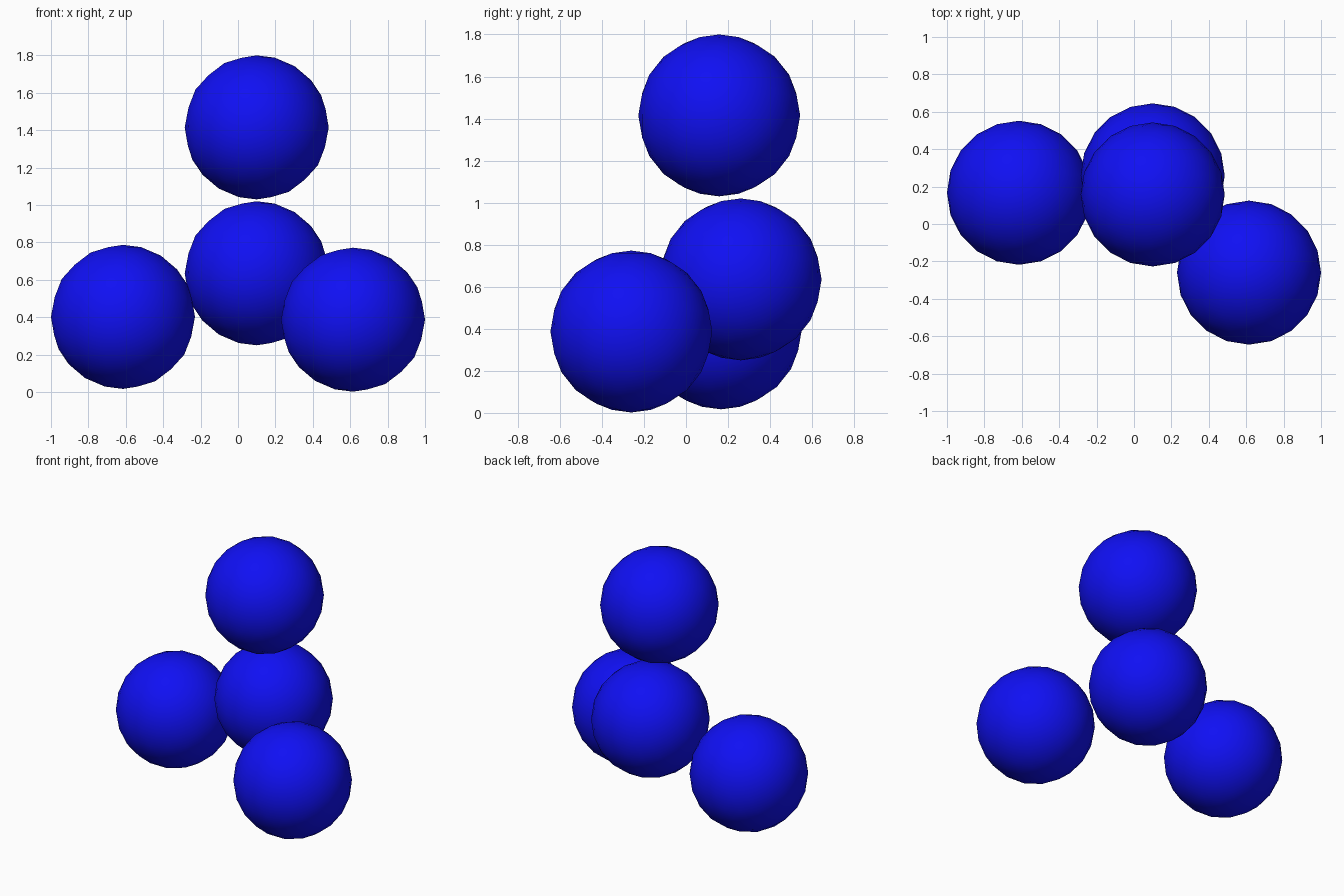
import bpy

if "Cube" in bpy.data.objects:
    bpy.data.objects.remove(bpy.data.objects["Cube"])

RADIUS = 0.385

# Shared blue material
blue = bpy.data.materials.new("blue")
blue.diffuse_color = (0.005, 0.005, 0.9, 1)
blue.use_nodes = True
blue.node_tree.nodes["Principled BSDF"].inputs["Base Color"].default_value = blue.diffuse_color

# Four equal balls: a centre one with three around it
balls = {
    "centre_ball": (0.10, 0.26, 0.635),
    "top_ball": (0.10, 0.158, 1.415),
    "left_ball": (-0.615, 0.167, 0.402),
    "right_ball": (0.615, -0.26, 0.387),
}

for name, centre in balls.items():
    bpy.ops.mesh.primitive_ico_sphere_add(subdivisions=3, radius=RADIUS, location=centre)
    ball = bpy.context.object
    ball.name = name
    ball.data.materials.append(blue)
    bpy.ops.object.shade_smooth()
